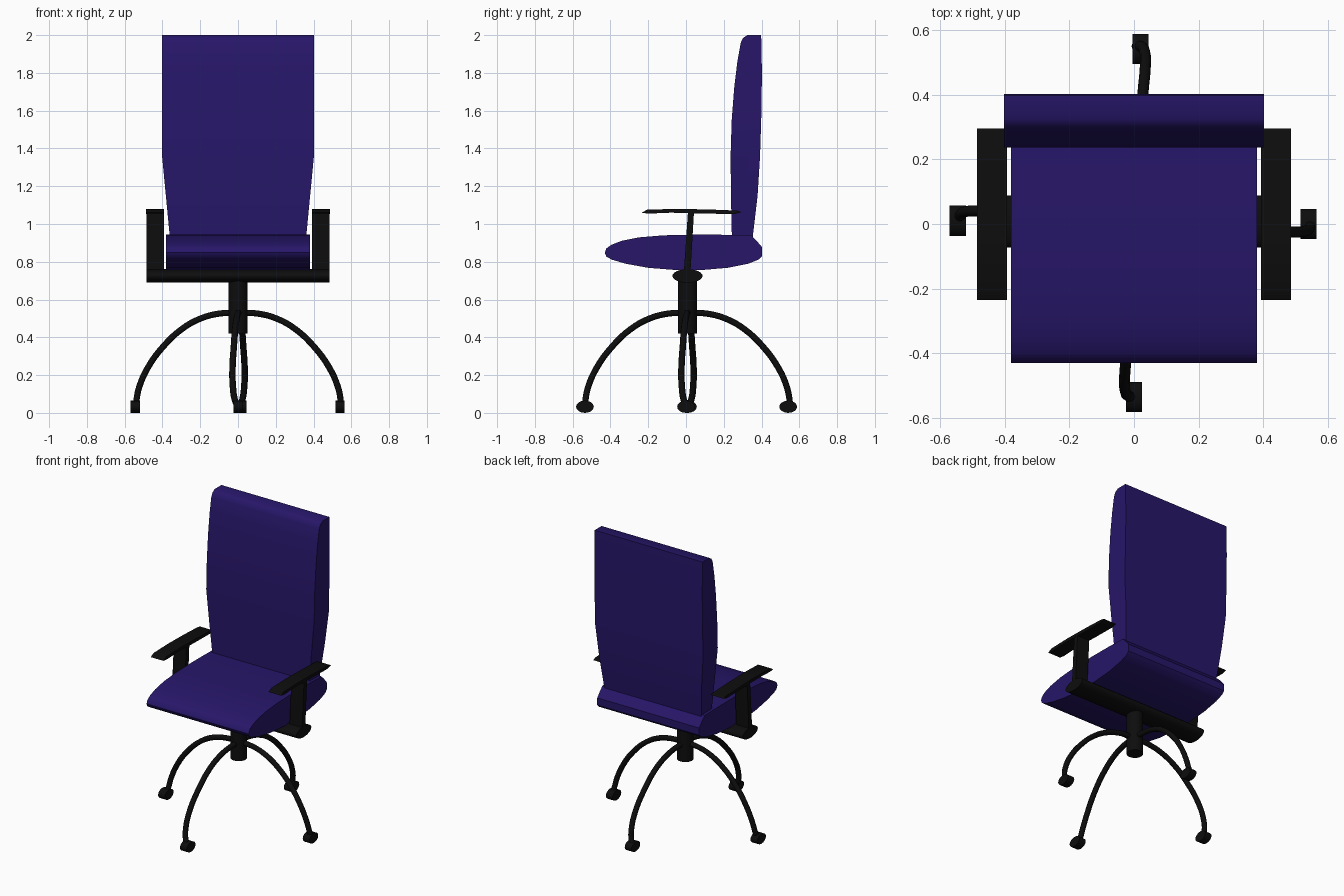
import bpy, bmesh, math
from mathutils import Matrix, Vector

if "Cube" in bpy.data.objects:
    bpy.data.objects.remove(bpy.data.objects["Cube"])


def material(name, rgb):
    m = bpy.data.materials.new(name)
    m.diffuse_color = (*rgb, 1)
    m.use_nodes = True
    m.node_tree.nodes["Principled BSDF"].inputs["Base Color"].default_value = m.diffuse_color
    return m


FABRIC = material("purple_fabric", (0.02, 0.008, 0.14))
BLACK = material("black_plastic", (0.004, 0.004, 0.004))


def finish(ob, mat, angle=40):
    ob.data.materials.append(mat)
    bpy.ops.object.select_all(action='DESELECT')
    ob.select_set(True)
    bpy.context.view_layer.objects.active = ob
    if ob.type == 'CURVE':
        bpy.ops.object.convert(target='MESH')
    bpy.ops.object.shade_smooth_by_angle(angle=math.radians(angle))
    return ob


def extrude_x(name, profile, x0, x1, mat, edit=None):
    """Extrude a closed (y, z) profile from x0 to x1."""
    bm = bmesh.new()
    face = bm.faces.new([bm.verts.new((x0, y, z)) for y, z in profile])
    ext = bmesh.ops.extrude_face_region(bm, geom=[face])
    verts = [v for v in ext['geom'] if isinstance(v, bmesh.types.BMVert)]
    bmesh.ops.translate(bm, verts=verts, vec=(x1 - x0, 0, 0))
    if edit:
        edit(bm)
    bmesh.ops.recalc_face_normals(bm, faces=bm.faces)
    me = bpy.data.meshes.new(name)
    bm.to_mesh(me)
    bm.free()
    ob = bpy.data.objects.new(name, me)
    bpy.context.collection.objects.link(ob)
    return finish(ob, mat)


def ellipse(cy, cz, ry, rz, n=24):
    return [(cy + ry * math.cos(2 * math.pi * i / n),
             cz + rz * math.sin(2 * math.pi * i / n)) for i in range(n)]


# Seat cushion
extrude_x("seat", [
    (-0.43, 0.848), (-0.422, 0.87), (-0.395, 0.89), (-0.34, 0.911), (-0.25, 0.929),
    (-0.12, 0.94), (0.05, 0.944), (0.2, 0.943), (0.345, 0.94), (0.375, 0.91),
    (0.402, 0.878), (0.402, 0.83), (0.385, 0.812), (0.33, 0.79), (0.22, 0.768),
    (0.08, 0.756), (-0.05, 0.756), (-0.2, 0.768), (-0.32, 0.79), (-0.395, 0.812),
    (-0.422, 0.828)], -0.38, 0.38, FABRIC)


# Backrest, narrowing towards the seat
def taper(bm):
    bmesh.ops.bisect_plane(bm, geom=bm.verts[:] + bm.edges[:] + bm.faces[:],
                           plane_co=(0, 0, 1.36), plane_no=(0, 0, 1))
    for v in bm.verts:
        if v.co.z < 1.36:
            v.co.x *= 1 - 0.1 * (1.36 - v.co.z) / 0.42


extrude_x("backrest", [
    (0.243, 0.92), (0.238, 1.15), (0.236, 1.36), (0.242, 1.55), (0.255, 1.72),
    (0.272, 1.86), (0.29, 1.96), (0.302, 1.985), (0.325, 2.0), (0.398, 2.0),
    (0.402, 1.8), (0.399, 1.58), (0.392, 1.36), (0.379, 1.15), (0.352, 0.92)],
    -0.402, 0.402, FABRIC, taper)

# Support bar under the seat
extrude_x("support_bar", ellipse(0.008, 0.725, 0.08, 0.036), -0.485, 0.485, BLACK)

# Armrests
for side, s in (("left", -1), ("right", 1)):
    extrude_x(side + "_arm_post", [(-0.013, 0.72), (0.022, 0.72), (0.042, 1.06), (0.01, 1.06)],
              s * 0.392, s * 0.485, BLACK)
    extrude_x(side + "_arm_pad", [
        (-0.235, 1.06), (-0.205, 1.076), (-0.05, 1.08), (0.12, 1.077), (0.27, 1.071),
        (0.295, 1.063), (0.26, 1.053), (0.1, 1.055), (-0.08, 1.06), (-0.2, 1.055)],
        s * 0.392, s * 0.486, BLACK)

# Central column
bpy.ops.mesh.primitive_cylinder_add(vertices=24, radius=0.051, depth=0.3,
                                    location=(0, 0.008, 0.57))
column = bpy.context.object
column.name = "column"
finish(column, BLACK)

# Four arched, slightly bowed legs with casters
LEG = [(0, 0, 0.53), (0.1, -0.003, 0.526), (0.2, -0.01, 0.5), (0.3, -0.018, 0.444),
       (0.4, -0.025, 0.35), (0.48, -0.032, 0.24), (0.525, -0.03, 0.14),
       (0.54, -0.02, 0.07), (0.542, -0.005, 0.035)]
CENTRE = Vector((0.003, 0.008, 0))
CASTERS = [(0.54, 0.0), (0.02, 0.541), (-0.545, 0.01), (0.0, -0.535)]
for i, (label, (cx, cy)) in enumerate(zip(("right", "back", "left", "front"), CASTERS)):
    turn = Matrix.Rotation(i * math.pi / 2, 3, 'Z')
    cu = bpy.data.curves.new(label + "_leg", 'CURVE')
    cu.dimensions = '3D'
    cu.bevel_depth = 0.017
    cu.bevel_resolution = 3
    cu.use_fill_caps = True
    cu.resolution_u = 4
    sp = cu.splines.new('BEZIER')
    sp.bezier_points.add(len(LEG) - 1)
    for bp, p in zip(sp.bezier_points, LEG):
        bp.co = turn @ Vector(p) + CENTRE
        bp.handle_left_type = bp.handle_right_type = 'AUTO'
    leg = bpy.data.objects.new(label + "_leg", cu)
    bpy.context.collection.objects.link(leg)
    finish(leg, BLACK)
    extrude_x(label + "_caster", ellipse(cy, 0.0325, 0.047, 0.0325, 16),
              cx - 0.025, cx + 0.025, BLACK)
